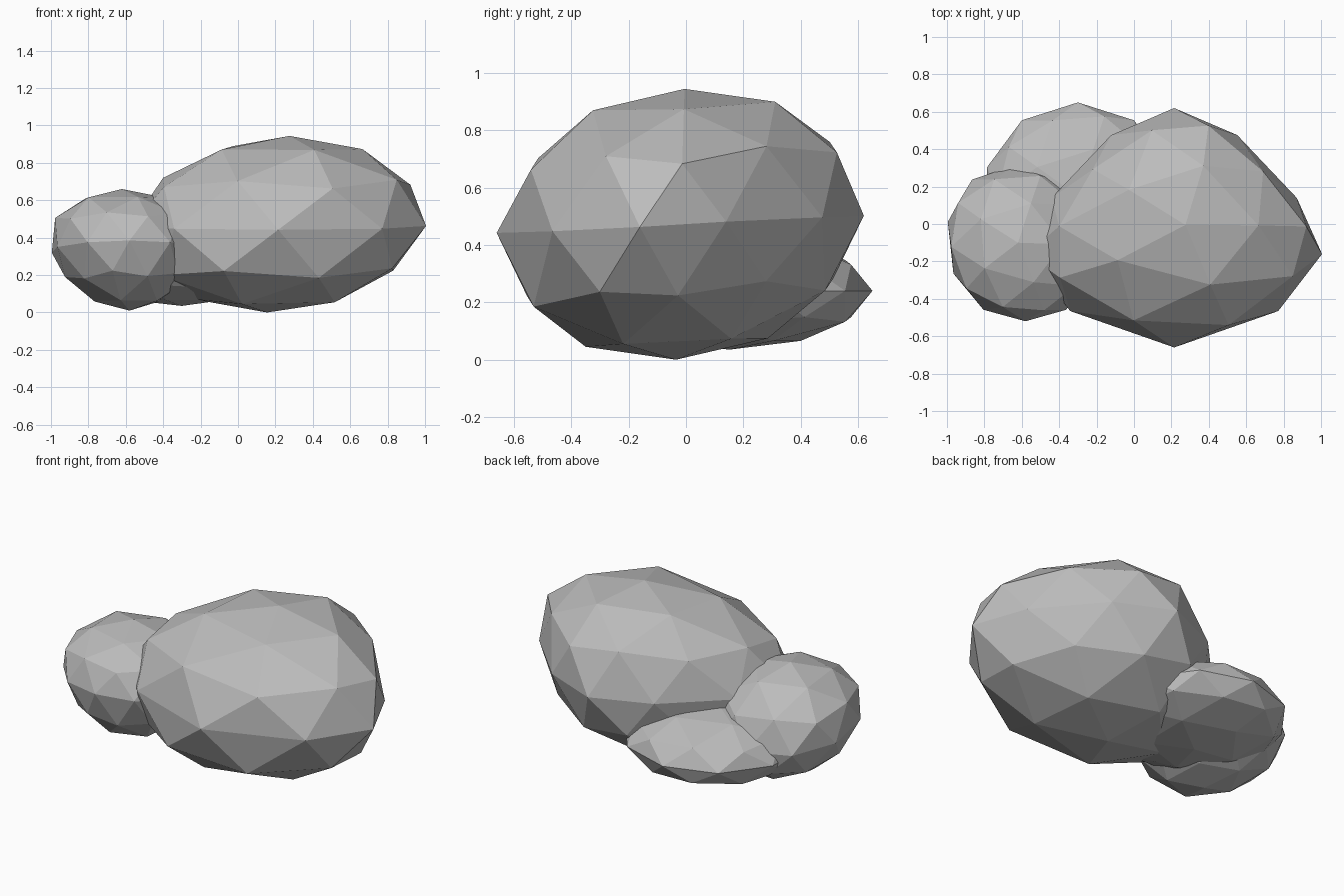
import bpy

if "Cube" in bpy.data.objects:
    bpy.data.objects.remove(bpy.data.objects["Cube"])

stone = bpy.data.materials.new("stone")
stone.diffuse_color = (0.5, 0.5, 0.5, 1)
stone.use_nodes = True
stone.node_tree.nodes["Principled BSDF"].inputs["Base Color"].default_value = stone.diffuse_color


def rock(name, shape):
    """Low-poly icosphere whose unit vertices are reshaped by a function."""
    bpy.ops.mesh.primitive_ico_sphere_add(subdivisions=2, radius=1)
    ob = bpy.context.object
    ob.name = name
    for v in ob.data.vertices:
        v.co = shape(*v.co)
    ob.data.materials.append(stone)
    bpy.ops.object.shade_flat()
    return ob


# Large boulder: wider at the front, narrower at the back
rock("large_boulder", lambda x, y, z: (
    0.215 + x * (0.76 - 0.23 * y) + 0.06 * z,
    -0.02 + 0.015 * z + y * (0.64 - (0.17 - 0.11 * y) * x * x),
    0.472 + 0.472 * z + 0.03 * y * (1 - z * z)
    + (0.05 if y > 0 and z > 0 else -0.05 if y < 0 and z < 0 else 0) * y * z))

# Small round rock on the left, narrower towards its front and bottom
rock("small_rock", lambda x, y, z: (
    -0.60 + x * (0.40 + 0.03 * y + 0.06 * z) - 0.02 * y - 0.02 * z,
    -0.10 + 0.42 * y - 0.03 * x * x * (1 - y),
    0.335 + 0.325 * z - 0.05 * y * (1 - z * z)))

# Flat rock behind, tucked under the other two
rock("flat_rock", lambda x, y, z: (
    -0.30 + 0.51 * x,
    0.15 + 0.50 * y,
    0.24 + 0.205 * z))
